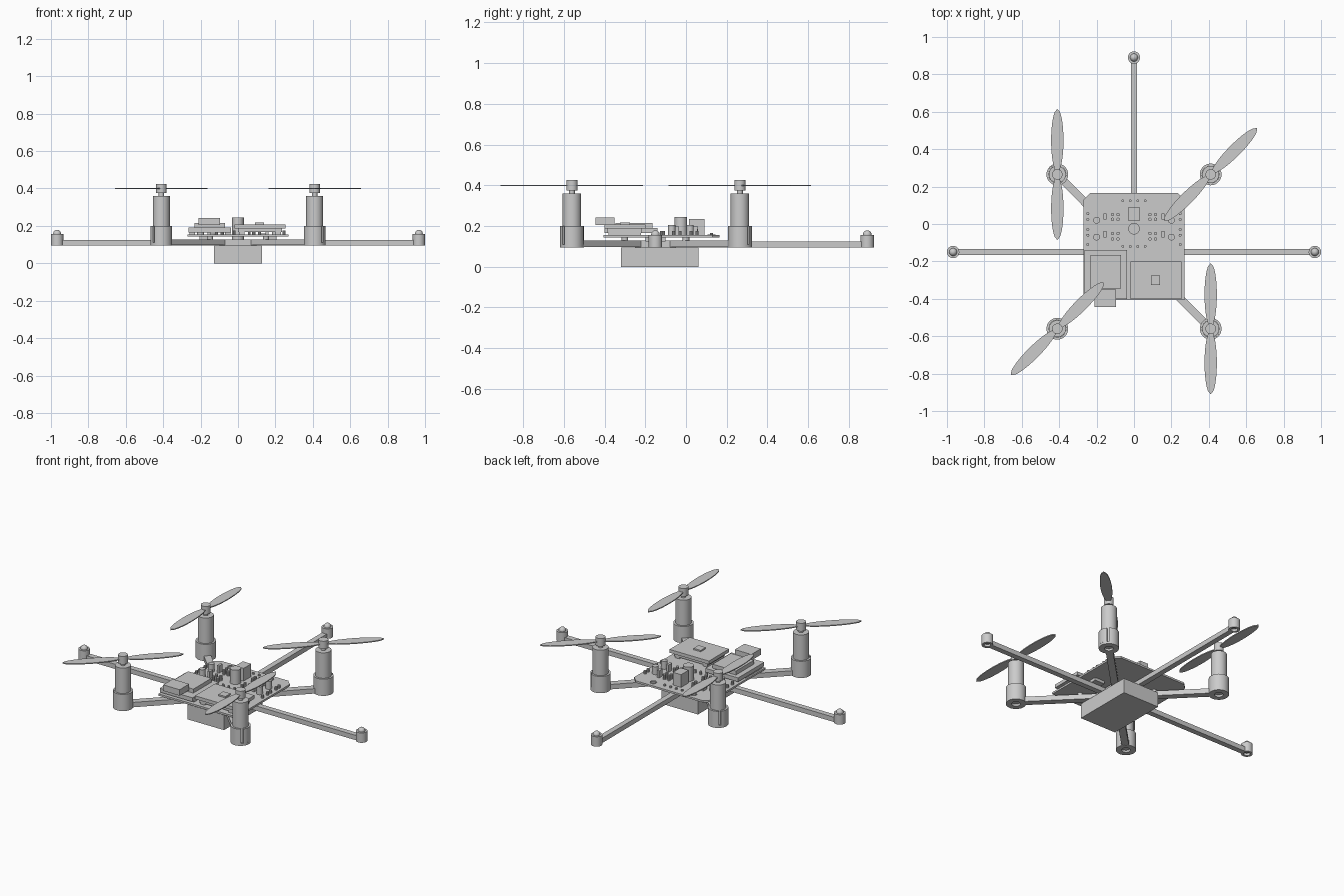
import bpy, bmesh, math
from math import pi, sin, cos, sqrt

cube = bpy.data.objects.get("Cube")
if cube:
    bpy.data.objects.remove(cube, do_unlink=True)

grey = bpy.data.materials.new("light grey")
grey.use_nodes = True
grey.diffuse_color = (0.6, 0.6, 0.6, 1)
grey.node_tree.nodes["Principled BSDF"].inputs["Base Color"].default_value = (0.6, 0.6, 0.6, 1)


def finish(bm, name, smooth=False):
    bmesh.ops.recalc_face_normals(bm, faces=bm.faces)
    mesh = bpy.data.meshes.new(name)
    bm.to_mesh(mesh)
    bm.free()
    mesh.materials.append(grey)
    obj = bpy.data.objects.new(name, mesh)
    bpy.context.collection.objects.link(obj)
    if smooth:
        bpy.ops.object.select_all(action='DESELECT')
        obj.select_set(True)
        bpy.context.view_layer.objects.active = obj
        bpy.ops.object.shade_smooth_by_angle(angle=math.radians(35))
    return obj


def prism(name, outline, z0, z1, smooth=False):
    """Extrude a closed outline from z0 to z1."""
    bm = bmesh.new()
    face = bm.faces.new([bm.verts.new((x, y, z0)) for x, y in outline])
    top = bmesh.ops.extrude_face_region(bm, geom=[face])["geom"]
    bmesh.ops.translate(bm, vec=(0, 0, z1 - z0),
                        verts=[v for v in top if isinstance(v, bmesh.types.BMVert)])
    return finish(bm, name, smooth)


def box(name, x0, x1, y0, y1, z0, z1):
    return prism(name, [(x0, y0), (x1, y0), (x1, y1), (x0, y1)], z0, z1)


def cylinder(name, x, y, r, z0, z1, n=32):
    ring = [(x + r * cos(2 * pi * i / n), y + r * sin(2 * pi * i / n)) for i in range(n)]
    return prism(name, ring, z0, z1, True)


def tube(name, x, y, r_in, r_out, z0, z1, gap_at=0.0, gap=0.0, n=40):
    """Ring with an optional slot centred on the angle gap_at."""
    bm = bmesh.new()
    rows = []
    for i in range(n + 1 if gap else n):
        a = gap_at + gap / 2 + (2 * pi - gap) * i / n
        rows.append([bm.verts.new((x + r * cos(a), y + r * sin(a), z))
                     for r, z in ((r_in, z0), (r_out, z0), (r_out, z1), (r_in, z1))])
    for i in range(n):
        a, b = rows[i], rows[(i + 1) % len(rows)]
        for k in range(4):
            bm.faces.new((a[k], a[(k + 1) % 4], b[(k + 1) % 4], b[k]))
    if gap:
        bm.faces.new(rows[0])
        bm.faces.new(rows[-1])
    return finish(bm, name, True)


def beam(name, start, end, width, z0, z1):
    dx, dy = end[0] - start[0], end[1] - start[1]
    s = width / 2 / math.hypot(dx, dy)
    nx, ny = -dy * s, dx * s
    return prism(name, [(start[0] + nx, start[1] + ny), (end[0] + nx, end[1] + ny),
                        (end[0] - nx, end[1] - ny), (start[0] - nx, start[1] - ny)], z0, z1)


def propeller(name, x, y, angle):
    """Two lens-shaped blades with a narrow waist at the hub."""
    steps, radius = 20, 0.35
    side = []
    for i in range(-steps, steps + 1):
        t = abs(i) / steps
        w = max(0.033 * sqrt(max(0, 1 - ((t - 0.52) / 0.48) ** 2)) if t > 0.04 else 0, 0)
        side.append((radius * i / steps, max(w, 0.012 if t < 0.3 else 0.0008)))
    outline = side + [(u, -w) for u, w in reversed(side)]
    c, s = cos(angle), sin(angle)
    prism(name, [(x + u * c - v * s, y + u * s + v * c) for u, v in outline], 0.396, 0.402)


CY = -0.15  # centre of the airframe

# Motor pods on diagonal arms
pods = (("front_left", 0.41, -0.56, pi / 2), ("front_right", -0.41, -0.56, pi / 4),
        ("back_left", 0.41, 0.265, pi / 4), ("back_right", -0.41, 0.265, pi / 2))
for tag, x, y, turn in pods:
    out = math.atan2(y - CY, x)
    beam(tag + "_arm", (0.06 * cos(out), CY + 0.06 * sin(out)),
         (x - 0.045 * cos(out), y - 0.045 * sin(out)), 0.042, 0.097, 0.128)
    tube(tag + "_holder_floor", x, y, 0.025, 0.058, 0.095, 0.11)
    tube(tag + "_holder", x, y, 0.046, 0.058, 0.11, 0.2, out, 0.22)
    cylinder(tag + "_motor", x, y, 0.0455, 0.108, 0.36)
    cylinder(tag + "_shaft", x, y, 0.014, 0.36, 0.38, 16)
    cylinder(tag + "_hub", x, y, 0.028, 0.375, 0.425)
    propeller(tag + "_propeller", x, y, turn)

# Long booms with marker balls in cups
for tag, x, y in (("left", 0.967, CY), ("right", -0.967, CY), ("back", 0, 0.89)):
    d = math.hypot(x, y - CY)
    ux, uy = x / d, (y - CY) / d
    beam(tag + "_boom", (0.02 * ux, CY + 0.02 * uy), (x - 0.025 * ux, y - 0.025 * uy),
         0.034, 0.095, 0.125)
    tube(tag + "_cup", x, y, 0.019, 0.033, 0.095, 0.157)
    bm = bmesh.new()
    bmesh.ops.create_uvsphere(bm, u_segments=20, v_segments=12, radius=0.021)
    bmesh.ops.translate(bm, vec=(x, y, 0.158), verts=bm.verts)
    finish(bm, tag + "_marker", True)
    cylinder(tag + "_marker_stem", x, y, 0.0188, 0.11, 0.157, 20)

# Battery, frame plate and circuit board
box("battery", -0.127, 0.127, -0.32, 0.062, 0, 0.094)
box("frame_plate", -0.1, 0.1, CY - 0.1, CY + 0.1, 0.094, 0.128)
prism("circuit_board", [(-0.27, -0.405), (0.27, -0.405), (0.27, 0.13), (0.235, 0.165),
                        (-0.235, 0.165), (-0.27, 0.13)], 0.143, 0.155)
for sx in (-1, 1):
    for y in (-0.3, 0.0):
        cylinder("standoff", sx * 0.15, y, 0.016, 0.12, 0.145, 16)
    box("under_board_chip", sx * 0.17 - 0.035, sx * 0.17 + 0.035, -0.2, -0.1, 0.125, 0.144)
    tube("mount_hole_ring", sx * 0.14, 0.125, 0.013, 0.02, 0.154, 0.159, n=20)

# Radio module on its raised board
box("radio_board", -0.265, -0.037, -0.4, -0.14, 0.165, 0.19)
box("radio_shield", -0.232, -0.07, -0.345, -0.165, 0.19, 0.215)
box("radio_connector", -0.21, -0.095, -0.445, -0.35, 0.205, 0.243)
# Processor module on its raised board
box("processor_board", -0.02, 0.255, -0.4, -0.2, 0.187, 0.208)
box("processor_base", 0.0, 0.235, -0.385, -0.215, 0.167, 0.187)
box("processor_chip", 0.09, 0.14, -0.325, -0.275, 0.208, 0.217)
for x in (-0.245, -0.055, 0.02, 0.215):
    box("module_header", x - 0.015, x + 0.015, -0.38, -0.22, 0.155, 0.17)

# Tall parts in the middle of the board
box("power_block", -0.029, 0.029, 0.015, 0.09, 0.155, 0.235)
cylinder("power_capacitor", 0, -0.025, 0.031, 0.155, 0.245)

# Mirrored small components
for sx in (-1, 1):
    for y in (0.02, -0.07):
        cylinder("capacitor", sx * 0.2, y, 0.018, 0.155, 0.205, 20)
    for x, y, h in ((0.155, 0.04, 0.2), (0.155, -0.055, 0.2)):
        box("resistor", sx * x - 0.008, sx * x + 0.008, y - 0.017, y + 0.017, 0.155, h)
    for x in (0.085, 0.115):
        for y in (0.05, 0.025, -0.05, -0.08):
            cylinder("pin", sx * x, y, 0.009, 0.155, 0.185, 10)
    for y in (0.055, 0.025, -0.03, -0.06, -0.11):
        cylinder("edge_pin", sx * 0.247, y, 0.008, 0.155, 0.175, 10)
    for x in (0.02, 0.06):
        cylinder("back_pin", sx * x, 0.125, 0.007, 0.155, 0.165, 10)
        cylinder("front_pin", sx * x, -0.12, 0.007, 0.155, 0.175, 10)
